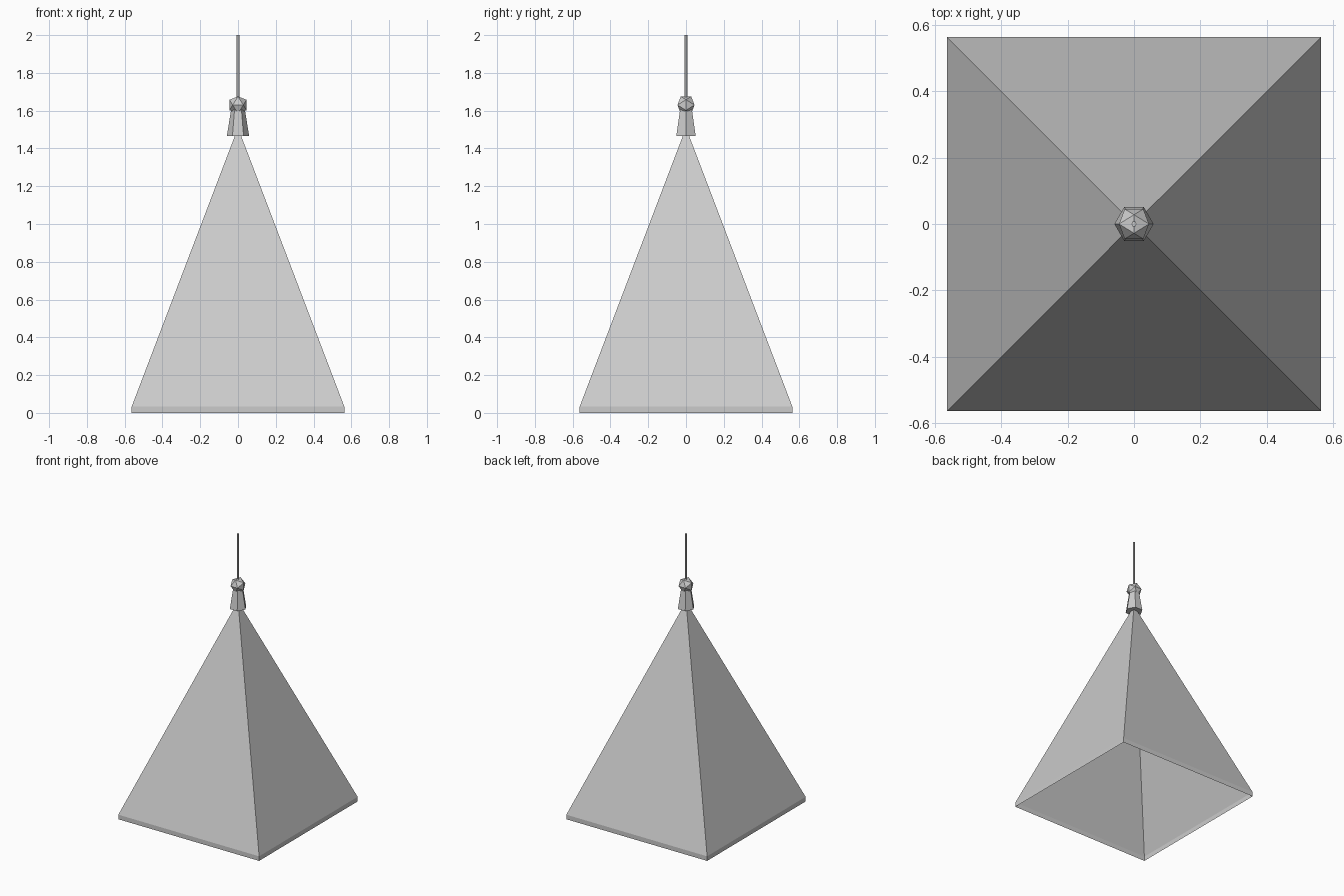
import bpy, bmesh, math
from mathutils import Matrix

if "Cube" in bpy.data.objects:
    bpy.data.objects.remove(bpy.data.objects["Cube"])

grey = bpy.data.materials.new("pale grey")
grey.diffuse_color = (0.6, 0.6, 0.6, 1)
grey.use_nodes = True
grey.node_tree.nodes["Principled BSDF"].inputs["Base Color"].default_value = grey.diffuse_color


def finish(name, bm):
    mesh = bpy.data.meshes.new(name)
    bm.to_mesh(mesh)
    bm.free()
    mesh.materials.append(grey)
    ob = bpy.data.objects.new(name, mesh)
    bpy.context.collection.objects.link(ob)
    return ob


def frustum(name, sides, r_bottom, r_top, z0, z1):
    """Capped prism or taper with a corner on the x axis."""
    bm = bmesh.new()
    place = Matrix.Translation((0, 0, (z0 + z1) / 2))
    bmesh.ops.create_cone(bm, cap_ends=True, segments=sides, radius1=r_bottom,
                          radius2=r_top, depth=z1 - z0,
                          matrix=place @ Matrix.Rotation(math.pi / 2, 4, 'Z'))
    return finish(name, bm)


# Hollow pyramid canopy with a short upright hem, open underneath
bm = bmesh.new()
half, hem, apex = 0.563, 0.033, 1.51
corners = [(-half, -half), (half, -half), (half, half), (-half, half)]
low = [bm.verts.new((x, y, 0)) for x, y in corners]
high = [bm.verts.new((x, y, hem)) for x, y in corners]
tip = bm.verts.new((0, 0, apex))
for i in range(4):
    j = (i + 1) % 4
    bm.faces.new((low[i], low[j], high[j], high[i]))
    bm.faces.new((high[i], high[j], tip))
finish("canopy", bm)

# Six-sided collar over the tip
frustum("collar", 6, 0.059, 0.033, 1.467, 1.625)

# Twenty-sided bead with its top edge running along y
bm = bmesh.new()
r, g = 0.053, (1 + math.sqrt(5)) / 2
s = r / math.sqrt(1 + g * g)
for a in (-s, s):
    for b in (-s * g, s * g):
        for co in ((0, a, b), (a, b, 0), (b, 0, a)):
            bm.verts.new(co)
bmesh.ops.convex_hull(bm, input=bm.verts[:])
bmesh.ops.recalc_face_normals(bm, faces=bm.faces[:])
bmesh.ops.translate(bm, verts=bm.verts[:], vec=(0, 0, 1.63))
finish("bead", bm)

# Thin hanging rod
frustum("rod", 6, 0.008, 0.008, 1.63, 2.0)
